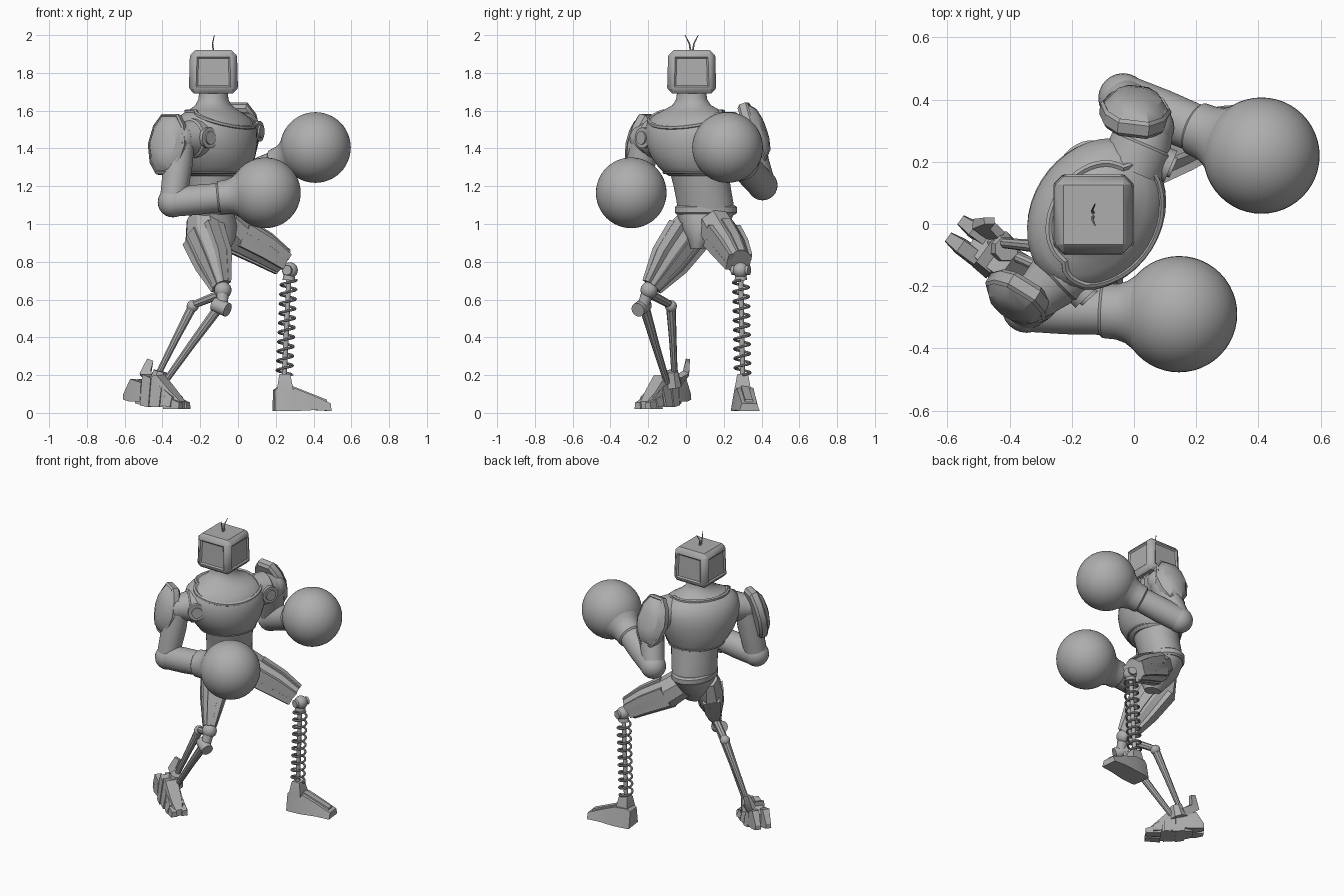
import bpy, bmesh, math
from mathutils import Vector as V, Matrix

cube = bpy.data.objects.get("Cube")
if cube:
    bpy.data.objects.remove(cube)

grey = bpy.data.materials.new("plain grey")
grey.use_nodes = True
COLOR = (0.42, 0.42, 0.42, 1)
grey.diffuse_color = COLOR
grey.node_tree.nodes["Principled BSDF"].inputs["Base Color"].default_value = COLOR

Z = V((0, 0, 1))
FACING = V((0.85, -0.53, 0)).normalized()   # chest direction
SIDE = Z.cross(FACING)                      # towards the rear shoulder
parts = []


def finish(name, bm):
    bmesh.ops.recalc_face_normals(bm, faces=bm.faces[:])
    mesh = bpy.data.meshes.new(name)
    bm.to_mesh(mesh)
    bm.free()
    mesh.materials.append(grey)
    ob = bpy.data.objects.new(name, mesh)
    bpy.context.collection.objects.link(ob)
    parts.append(ob)
    return ob


def loft(name, rings, closed=False):
    """Skin a list of equal point loops, capping the ends."""
    bm = bmesh.new()
    loops = [[bm.verts.new(p) for p in ring] for ring in rings]
    pairs = list(zip(loops, loops[1:]))
    if closed:
        pairs.append((loops[-1], loops[0]))
    for a, b in pairs:
        for i in range(len(a)):
            j = (i + 1) % len(a)
            bm.faces.new((a[i], a[j], b[j], b[i]))
    if not closed:
        bm.faces.new(loops[0])
        bm.faces.new(loops[-1])
    return finish(name, bm)


def oval(c, u, v, n, turn=0.0):
    return [V(c) + u * math.cos(a) + v * math.sin(a)
            for a in (math.tau * i / n + turn for i in range(n))]


def limb(name, path, radii, n=24, ref=None, flat=1.0, closed=False):
    """Tube through a path; flat squashes it along its second axis."""
    path = [V(p) for p in path]
    if isinstance(radii, float):
        radii = [radii] * len(path)
    span = path[-1] - path[0]
    if ref is None:
        ref = V((0, 1, 0)) if abs(span.z) > 0.75 * span.length else Z
    rings, m = [], len(path)
    for i, p in enumerate(path):
        if closed:
            t = path[(i + 1) % m] - path[i - 1]
        else:
            t = path[min(i + 1, m - 1)] - path[max(i - 1, 0)]
        u = t.cross(ref).normalized()
        v = u.cross(t).normalized()
        rings.append(oval(p, u * radii[i], v * radii[i] * flat, n, math.pi / n))
    return loft(name, rings, closed)


def ball(name, c, r, seg=32):
    bm = bmesh.new()
    bmesh.ops.create_uvsphere(bm, u_segments=seg, v_segments=seg // 2, radius=r,
                              matrix=Matrix.Translation(c))
    return finish(name, bm)


def body(name, rows, facing):
    return loft(name, [oval((x, y, z), facing * a, Z.cross(facing) * b, 40)
                       for z, x, y, a, b in rows])


# Torso: neck and chest shell, then a waist and hips twisted the other way
CHEST = [(1.70, -.13, .03, .075, .078), (1.66, -.13, .03, .078, .084),
         (1.63, -.13, .03, .09, .105), (1.605, -.13, .03, .115, .155),
         (1.58, -.13, .03, .15, .21), (1.55, -.125, .03, .18, .245),
         (1.50, -.122, .03, .205, .26), (1.43, -.12, .03, .21, .255),
         (1.36, -.118, .035, .202, .23), (1.30, -.118, .045, .18, .195),
         (1.27, -.118, .055, .16, .175), (1.255, -.118, .06, .14, .155)]
body("chest", CHEST, FACING)
body("abdomen", [(1.28, -.12, .07, .14, .158), (1.20, -.125, .085, .135, .152),
                 (1.12, -.135, .10, .128, .152), (1.06, -.14, .105, .122, .152)],
     V((.96, -.28, 0)))
HIPS = V((.995, -.1, 0))
body("belt", [(1.05, -.14, .105, .118, .155), (1.06, -.14, .105, .128, .165),
              (1.09, -.14, .105, .128, .165), (1.10, -.14, .105, .118, .152)], HIPS)
body("pelvis", [(1.06, -.14, .105, .12, .155), (.99, -.125, .095, .12, .125),
                (.92, -.105, .075, .09, .065), (.87, -.095, .065, .055, .04)], HIPS)


def chest_point(ang, z):
    for hi, lo in zip(CHEST, CHEST[1:]):
        if hi[0] >= z >= lo[0]:
            t = (hi[0] - z) / (hi[0] - lo[0])
            _, x, y, a, b = [h + (l - h) * t for h, l in zip(hi, lo)]
            return V((x, y, z)) + FACING * a * math.cos(ang) + SIDE * b * math.sin(ang)


# Raised collar that dips at the breast
angles = [math.tau * i / 48 for i in range(48)]
limb("collar", [chest_point(a, 1.595 - .085 * max(0, math.cos(a))) for a in angles],
     .012, 6, Z, closed=True)
limb("chest_rim", [chest_point(a, 1.272) for a in angles], .006, 6, Z, closed=True)

# Boxy head with a shallow panel on each side
bm = bmesh.new()
bmesh.ops.create_cube(bm, size=1, matrix=Matrix.Translation((-.13, .03, 1.805))
                      @ Matrix.Diagonal((.255, .255, .23, 1)))
for v in bm.verts:
    if v.co.z > 1.8:
        v.co.x = -.13 + (v.co.x + .13) * .95
        v.co.y = .03 + (v.co.y - .03) * .95
bmesh.ops.bevel(bm, geom=bm.edges[:], offset=.025, segments=1, affect='EDGES')
sides = [f for f in bm.faces if f.calc_area() > .02 and abs(f.normal.z) < .9]
bmesh.ops.inset_individual(bm, faces=sides, thickness=.014, depth=.003)
bmesh.ops.inset_individual(bm, faces=sides, thickness=.012, depth=-.008)
finish("head", bm)
for s in (-1, 1):
    limb("antenna", [(-.13, .03 + s * .005, 1.91), (-.135, .03 + s * .012, 1.955),
                     (-.125, .03 + s * .035, 2.0)], [.005, .004, .002], 6)


def arm(label, drum, shoulder, elbow, glove):
    """Shoulder drum, upper arm, forearm and ball glove."""
    drum, shoulder, elbow, glove = map(V, (drum, shoulder, elbow, glove))
    limb(label + "_shoulder_drum", [drum, drum.lerp(shoulder, .6),
         drum.lerp(shoulder, .65), drum.lerp(shoulder, 1.0)], [.105, .105, .095, .08])
    mid = drum.lerp(shoulder, .42)
    out = (shoulder - drum).cross(Z).normalized()
    if out.dot(FACING) < 0:
        out = -out
    for r, d in ((.055, .112), (.035, .122)):
        limb(label + "_shoulder_disc", [mid + out * .04, mid + out * d], r)
    ball(label + "_shoulder_ball", shoulder, .08, 24)
    limb(label + "_upper_arm", [shoulder, shoulder.lerp(elbow, .4), elbow],
         [.072, .078, .07])
    ball(label + "_elbow", elbow, .08, 24)
    d = (glove - elbow).normalized()
    cuff = glove - d * .24
    limb(label + "_forearm", [elbow, elbow.lerp(cuff, .5), cuff], [.077, .08, .077])
    limb(label + "_cuff", [glove - d * k for k in (.255, .245, .20, .17, .14)],
         [.076, .087, .09, .10, .122], 32)
    ball(label + "_glove", glove, .187, 48)


arm("right", (-.17, -.10, 1.46), (-.30, -.22, 1.45), (-.345, -.27, 1.115),
    (.145, -.29, 1.165))
arm("left", (-.01, .17, 1.49), (.05, .31, 1.49), (-.035, .405, 1.205), (.41, .22, 1.405))

# Shield-shaped shoulder guards leaning in at the top
OUTLINE = ((-.05, .165), (.05, .165), (.095, .10), (.115, 0), (.09, -.10),
           (.045, -.16), (-.045, -.16), (-.09, -.10), (-.115, 0), (-.095, .10))


def guard(name, c, out, lean):
    up = (Z - out * lean).normalized()
    out = (out + Z * lean).normalized()
    wide = up.cross(out)
    loft(name, [[V(c) + wide * x * k + up * y * k + out * d for x, y in OUTLINE]
                for k, d in ((.9, -.04), (1, -.025), (1, .01), (.93, .02),
                             (.9, .015), (.7, .045), (.35, .06))])


guard("right_shoulder_guard", (-.375, -.24, 1.42), -SIDE, .22)
guard("left_shoulder_guard", (.005, .365, 1.485), V((.12, 1, 0)).normalized(), .35)


def thigh(label, path, radii, ref, flat):
    """Faceted thigh with raised armour strips around it."""
    path = [V(p) for p in path]
    limb(label + "_thigh", path, radii, 8, ref, flat)
    axis = (path[-1] - path[0]).normalized()
    u = axis.cross(ref).normalized()
    v = u.cross(axis)
    for k in range(6):
        a = math.tau * (k + .5) / 6
        off = u * math.cos(a) + v * math.sin(a) * flat
        limb(label + "_thigh_strip", [p + off * r * .8 for p, r in
             zip(path[1:], radii[1:])], [r * .34 for r in radii[1:]], 4, ref, flat)


thigh("right", [(-.20, .05, 1.04), (-.185, .015, .95), (-.13, -.085, .81), (-.09, -.18, .67)],
      [.09, .125, .11, .06], V((1, 1, 0)), .68)
thigh("left", [(-.07, .15, 1.0), (0, .19, .94), (.13, .24, .87), (.235, .28, .80)],
      [.095, .10, .09, .072], Z, 1.0)

# Right knee and twin-rod shin
ball("right_knee", (-.08, -.195, .65), .046, 20)
limb("right_knee_link", [(-.08, -.195, .66), (-.085, -.23, .56)], [.035, .03], 12)
limb("right_knee_hub", [(-.125, -.215, .575), (-.055, -.255, .545)], .038, 16)
limb("right_shin_link", [(-.09, -.19, .63), (-.24, -.08, .57)], [.024, .02], 8)
ball("right_shin_joint", (-.24, -.08, .565), .032, 16)
limb("right_rear_rod", [(-.24, -.08, .565), (-.33, -.07, .39), (-.43, -.06, .19)],
     [.026, .02, .016], 10)
limb("right_front_rod", [(-.10, -.22, .56), (-.24, -.165, .37), (-.39, -.10, .16)],
     [.028, .022, .017], 10)


def wedge(name, start, d, rows):
    """Box body swept along d; rows are distance, bottom, top, half widths."""
    d = V(d).normalized()
    w = Z.cross(d)
    rings = []
    for t, lo, hi, wb, wt in rows:
        p = V(start) + d * t
        rings.append([p - w * wb + Z * lo, p + w * wb + Z * lo,
                      p + w * wt + Z * hi, p - w * wt + Z * hi])
    return loft(name, rings)


# Right foot: overlapping plates, heel prongs and a rear fin
HEEL, STEP = (-.57, -.02, 0), V((.81, -.59, 0))
ACROSS = Z.cross(STEP)
wedge("right_foot", HEEL, STEP, [(.06, .05, .14, .04, .03), (.13, .04, .19, .06, .04),
      (.20, .03, .20, .065, .04), (.29, .03, .11, .055, .035), (.345, .02, .06, .035, .022)])
for i in range(3):
    t = .11 + i * .07
    wedge("right_foot_plate", HEEL, STEP,
          [(t, .04, .205 - i * .04, .065, .045),
           (t + .058, .03, .185 - i * .05, .07, .048)])
for s in (-1, 1):
    at = V(HEEL) + ACROSS * .034 * s
    wedge("heel_prong", at, STEP, [(-.01, .07, .10, .018, .016), (.04, .06, .18, .028, .022),
                                   (.11, .06, .16, .03, .022)])
    wedge("right_toe", at, STEP, [(.26, .02, .09, .028, .022), (.355, .02, .055, .02, .015)])
limb("right_ankle_fin", [(-.44, -.04, .17), (-.49, .0, .21), (-.465, .01, .28)],
     [.04, .042, .025], 4, flat=.6)
limb("right_ankle", [(-.43, -.075, .14), (-.41, -.08, .22)], [.055, .04], 8)

# Left knee, spring shin and wedge foot
ball("left_knee", (.275, .29, .755), .042, 24)
limb("left_knee_pin", [(.258, .245, .755), (.292, .335, .755)], .026, 16)
TOP, BASE = V((.27, .29, .73)), V((.245, .30, .19))
limb("spring_rod", [BASE, TOP], .014, 12)
limb("spring_upper_collar", [TOP, TOP.lerp(BASE, .05)], [.03, .034], 16)
turns, per = 10, 20
coil = []
for i in range(turns * per + 1):
    a = math.tau * i / per
    coil.append(BASE.lerp(TOP, .02 + .93 * i / (turns * per))
                + V((math.cos(a), math.sin(a), 0)) * .041)
limb("spring_coil", coil, .007, 8, Z)
wedge("left_foot", (.19, .30, 0), (1, .12, 0),
      [(0, .01, .12, .06, .042), (.02, .01, .135, .066, .045), (.11, .01, .13, .068, .045),
       (.21, .015, .09, .062, .042), (.30, .01, .05, .055, .04)])
wedge("left_foot_ridge", (.19, .30, 0), (1, .12, 0),
      [(.09, .10, .145, .026, .02), (.28, .04, .07, .026, .02)])
loft("left_ankle_block", [oval((x, .30, z), V((r, 0, 0)), V((0, r, 0)), 4, math.pi / 4)
                          for x, z, r in ((.25, .12, .062), (.248, .19, .045), (.248, .205, .038))])

# Smooth the round parts, keep hard edges
bpy.ops.object.select_all(action='DESELECT')
for ob in parts:
    ob.select_set(True)
bpy.context.view_layer.objects.active = parts[0]
bpy.ops.object.shade_smooth_by_angle(angle=math.radians(32))
